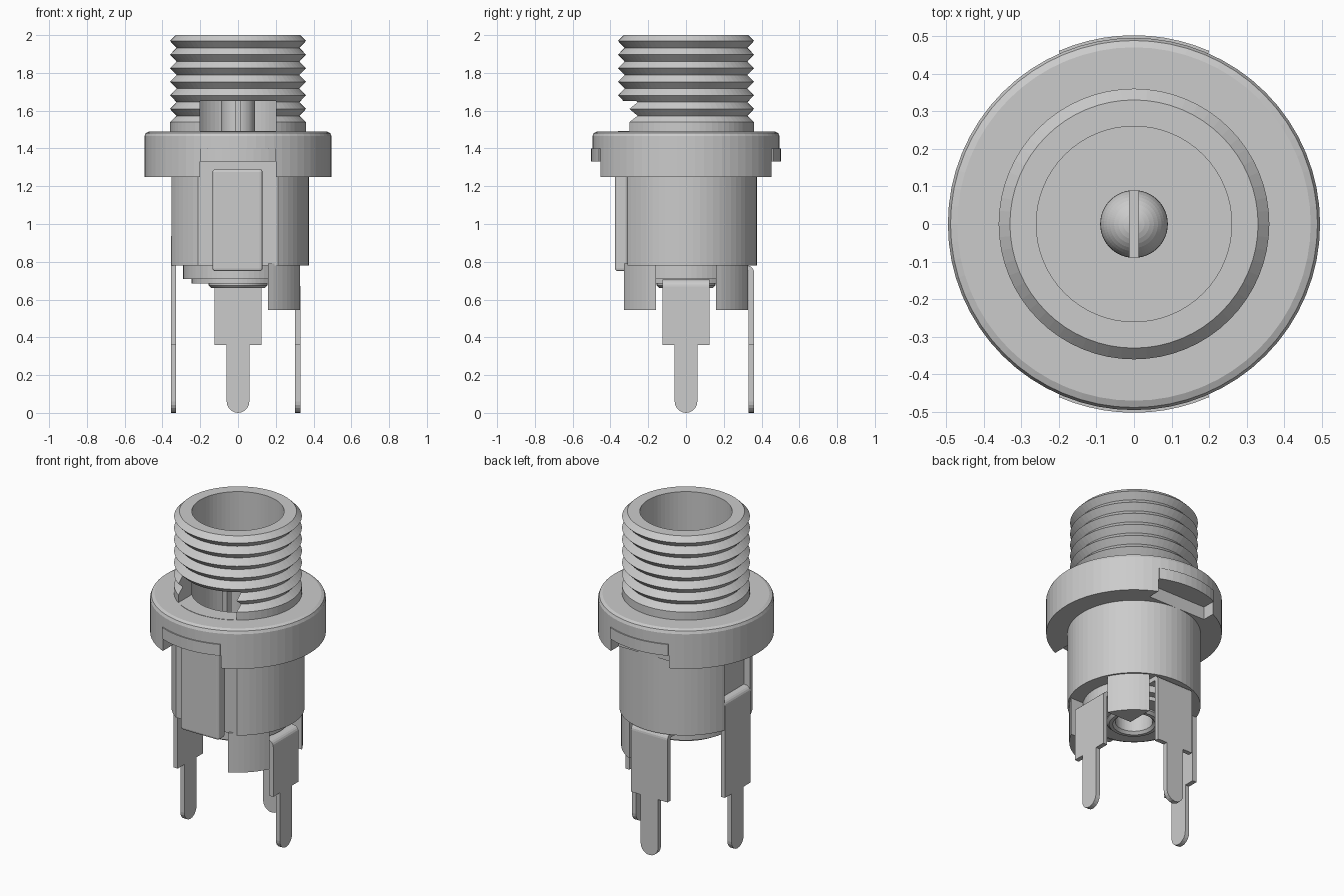
import bpy, bmesh
from math import sin, cos, pi, asin
from mathutils import Matrix

if "Cube" in bpy.data.objects:
    bpy.data.objects.remove(bpy.data.objects["Cube"])

SEGMENTS = 64


def finish(bm, name):
    bmesh.ops.recalc_face_normals(bm, faces=bm.faces)
    mesh = bpy.data.meshes.new(name)
    bm.to_mesh(mesh)
    bm.free()
    obj = bpy.data.objects.new(name, mesh)
    bpy.context.collection.objects.link(obj)
    return obj


def lathe(name, profile, closed=False):
    """Turn an (r, z) profile around the z axis."""
    bm = bmesh.new()
    verts = [bm.verts.new((r, 0, z)) for r, z in profile]
    pairs = list(zip(verts, verts[1:]))
    if closed:
        pairs.append((verts[-1], verts[0]))
    edges = [bm.edges.new(p) for p in pairs]
    bmesh.ops.spin(bm, geom=verts + edges, axis=(0, 0, 1), cent=(0, 0, 0),
                   angle=2 * pi, steps=SEGMENTS)
    bmesh.ops.remove_doubles(bm, verts=bm.verts, dist=0.0005)
    return finish(bm, name)


def add_prism(bm, points, low, high, matrix=Matrix()):
    """Extrude a flat outline along local z, then place it."""
    verts = [bm.verts.new((x, y, low)) for x, y in points]
    face = bm.faces.new(verts)
    new = bmesh.ops.extrude_face_region(bm, geom=[face])["geom"]
    top = [v for v in new if isinstance(v, bmesh.types.BMVert)]
    bmesh.ops.translate(bm, verts=top, vec=(0, 0, high - low))
    bmesh.ops.transform(bm, matrix=matrix, verts=verts + top)


def prism(name, points, low, high):
    bm = bmesh.new()
    add_prism(bm, points, low, high)
    return finish(bm, name)


def box(name, x0, x1, y0, y1, z0, z1):
    return prism(name, [(x0, y0), (x1, y0), (x1, y1), (x0, y1)], z0, z1)


def arc(radius, start, end, steps, cx=0, cy=0):
    return [(cx + radius * cos(start + (end - start) * i / steps),
             cy + radius * sin(start + (end - start) * i / steps))
            for i in range(steps + 1)]


def apply_modifiers(obj):
    graph = bpy.context.evaluated_depsgraph_get()
    mesh = bpy.data.meshes.new_from_object(obj.evaluated_get(graph))
    obj.modifiers.clear()
    obj.data = mesh


def cut(obj, *bounds):
    cutter = box("cutter", *bounds)
    mod = obj.modifiers.new("cut", "BOOLEAN")
    mod.operation = "DIFFERENCE"
    mod.solver = "EXACT"
    mod.object = cutter
    apply_modifiers(obj)
    bpy.data.objects.remove(cutter)


# Housing: lower body, flange, threaded barrel and bore in one turned profile
PITCH, CREST, ROOT = 0.072, 0.36, 0.325
thread = [(CREST, 1.49), (CREST, 1.54), (ROOT, 1.573)]
for i in range(6):
    z = 1.609 + i * PITCH
    thread += [(CREST, z), (ROOT, z + PITCH / 2)]
thread[-1] = (0.33, 2.0)

lower = [(0, 0.95), (0.107, 0.95), (0.107, 0.71), (0.29, 0.71),
         (0.29, 0.78), (0.375, 0.78), (0.375, 1.25)]
flange = [(0.495, 1.25), (0.495, 1.465), (0.488, 1.482), (0.47, 1.49)]
bore = [(0.26, 2.0), (0.26, 1.0), (0, 1.0)]
housing = lathe("housing", lower + flange + thread + bore)

# Window in the thread, front flat, side groove, and flange notches
cut(housing, -0.2, 0.2, -0.6, -0.15, 1.492, 1.65)
cut(housing, -0.3, 0.3, -0.6, -0.31, 0.7, 1.25)
cut(housing, -0.6, -0.31, -0.125, 0.125, 0.7, 1.25)
cut(housing, -0.2, 0.2, -0.6, -0.31, 1.2, 1.33)
cut(housing, -0.2, 0.2, 0.375, 0.6, 1.2, 1.33)

# Raised tabs above the flange notches
half = asin(0.2 / 0.502)
for name, middle in (("front_tab", -pi / 2), ("back_tab", pi / 2)):
    outer = arc(0.502, middle - half, middle + half, 10)
    inner = arc(0.46, middle + half, middle - half, 10)
    prism(name, outer + inner, 1.33, 1.40)

# Curved feet under the body
edge = asin(0.16 / 0.365)
for name, side in (("front_foot", -1), ("back_foot", 1)):
    outline = [(0.16, 0.16)] + arc(0.365, edge, pi / 2 - edge, 8)
    prism(name, [(x, side * y) for x, y in outline], 0.545, 0.79)

# Spring latch on the front flat
latch = box("front_latch", -0.135, 0.13, -0.376, -0.308, 0.75, 1.29)
bevel = latch.modifiers.new("round", "BEVEL")
bevel.width = 0.015
bevel.segments = 3
apply_modifiers(latch)

# Rolled rivet ring beneath
lathe("rivet_ring", [(0.105, 0.72), (0.105, 0.675), (0.12, 0.66), (0.14, 0.66),
                     (0.155, 0.675), (0.155, 0.72)], closed=True)
lathe("rivet_collar", [(0.15, 0.72), (0.15, 0.685), (0.245, 0.685),
                       (0.245, 0.72)], closed=True)

# Split centre pin with a domed tip
dome = arc(0.09, 0, pi / 2, 10, cy=1.68)
pin = lathe("centre_pin", [(0, 0.98), (0.09, 0.98)] + dome[:-1] + [(0, 1.77)])
cut(pin, -0.0125, 0.0125, -0.2, 0.2, 1.2, 1.9)


def terminal(name, outer, top, turn, inner=0.15, thick=0.028):
    """Bent strip with a narrow round-ended solder tail."""
    bm = bmesh.new()
    bend = 0.035
    strip = [(outer, 0.36)]
    strip += arc(bend, 0, pi / 2, 5, outer - bend, top - bend)
    strip += [(inner, top), (inner, top - thick),
              (outer - thick, top - thick), (outer - thick, 0.36)]
    stand = Matrix.Rotation(pi / 2, 4, "X")
    spin = Matrix.Rotation(turn, 4, "Z")
    add_prism(bm, strip, -0.125, 0.125, spin @ stand)
    tail = [(0.06, 0.37)] + arc(0.06, 0, -pi, 10, cy=0.06) + [(-0.06, 0.37)]
    face_out = Matrix.Rotation(pi / 2, 4, "Z") @ stand
    add_prism(bm, tail, outer - thick, outer, spin @ face_out)
    return finish(bm, name)


terminal("left_terminal", 0.33, 0.705, 0)
terminal("back_terminal", 0.36, 0.78, pi / 2)
terminal("right_terminal", 0.355, 0.96, pi)
